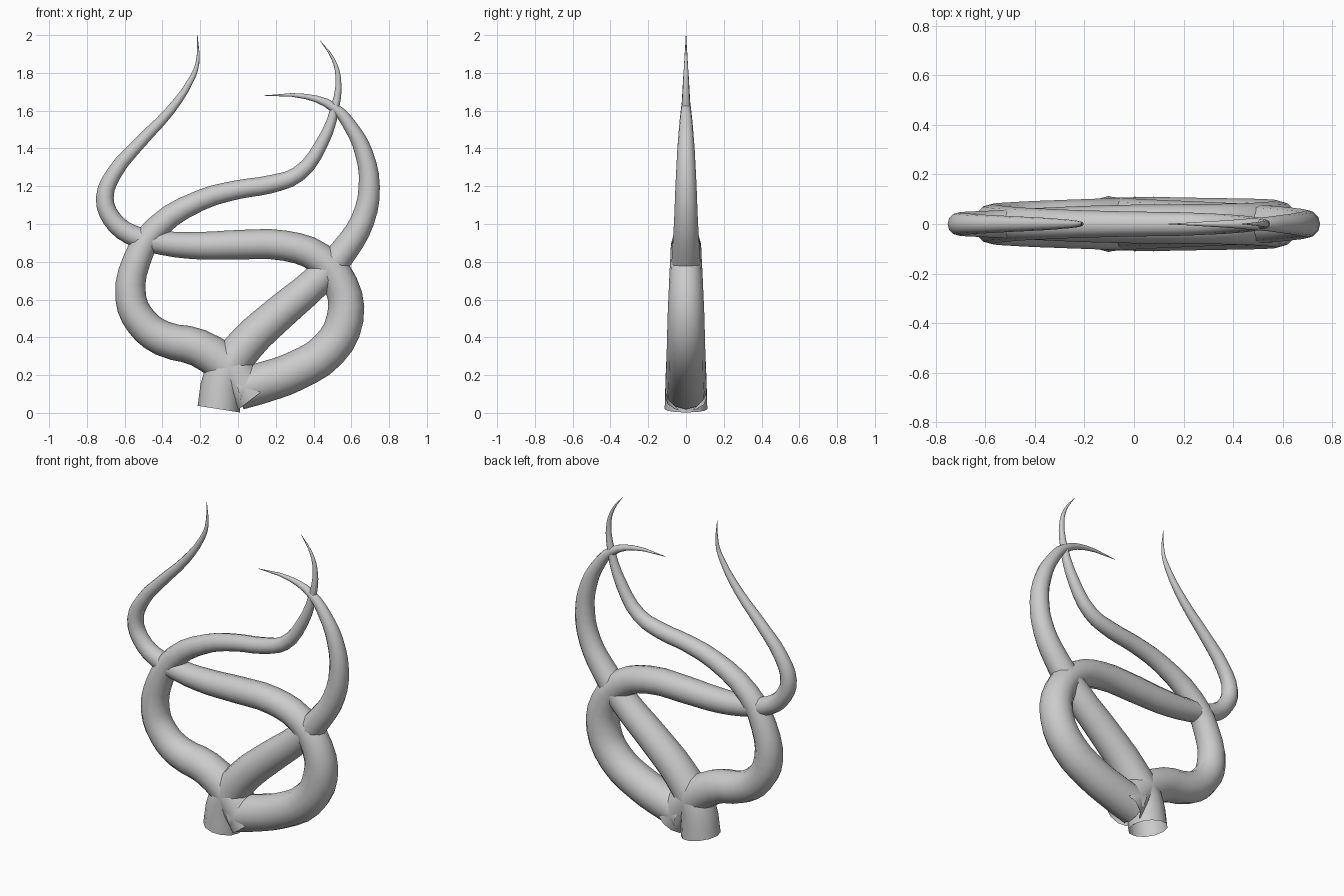
import bpy

# Each tentacle: (x, z, radius) along its centre line, all in the y = 0 plane
PATHS = {
    # left loop, ending at the upper right
    "left_tentacle": [
        (.08, .078, .11), (-.03, .22, .107), (-.21, .345, .1), (-.4, .395, .093),
        (-.51, .48, .087), (-.568, .61, .082), (-.535, .81, .074),
        (-.43, .98, .065), (-.2, 1.125, .055), (0, 1.182, .05),
        (.17, 1.21, .048), (.32, 1.265, .042), (.44, 1.42, .034),
        (.515, 1.62, .022), (.53, 1.78, .014), (.5, 1.88, .008), (.435, 1.97, .001)],
    # right loop, crossing over to the upper left
    "right_tentacle": [
        (0, .125, .11), (.14, .163, .108), (.3, .22, .105), (.48, .335, .102),
        (.567, .5, .098), (.545, .68, .09), (.43, .82, .083), (.25, .885, .08),
        (0, .89, .078), (-.2, .885, .073), (-.4, .9, .064), (-.57, .945, .054),
        (-.67, 1.03, .05), (-.705, 1.14, .047), (-.655, 1.27, .041),
        (-.52, 1.43, .033), (-.36, 1.6, .025), (-.25, 1.76, .016),
        (-.215, 1.85, .01), (-.215, 2.0, .001)],
    # diagonal one, rising from the upright stub
    "diagonal_tentacle": [
        (-.102, .02, .113), (-.075, .19, .108), (.04, .36, .1), (.21, .52, .093),
        (.43, .71, .083), (.57, .87, .072), (.66, 1.02, .063), (.695, 1.2, .056),
        (.665, 1.38, .047), (.6, 1.51, .037), (.51, 1.615, .026),
        (.36, 1.675, .014), (.14, 1.68, .001)],
}


def tentacle(name, pts):
    """Open-ended tapered tube swept along a smooth path."""
    cu = bpy.data.curves.new(name, 'CURVE')
    cu.dimensions = '3D'
    cu.bevel_depth = 1.0
    cu.bevel_resolution = 4
    cu.resolution_u = 3
    sp = cu.splines.new('BEZIER')
    sp.bezier_points.add(len(pts) - 1)
    for bp, (x, z, r) in zip(sp.bezier_points, pts):
        bp.co = (x, 0, z)
        bp.radius = r
        bp.handle_left_type = bp.handle_right_type = 'AUTO'
    ob = bpy.data.objects.new(name, cu)
    bpy.context.collection.objects.link(ob)
    bpy.ops.object.select_all(action='DESELECT')
    ob.select_set(True)
    bpy.context.view_layer.objects.active = ob
    bpy.ops.object.convert(target='MESH')
    bpy.ops.object.shade_smooth()


for name, pts in PATHS.items():
    tentacle(name, pts)
